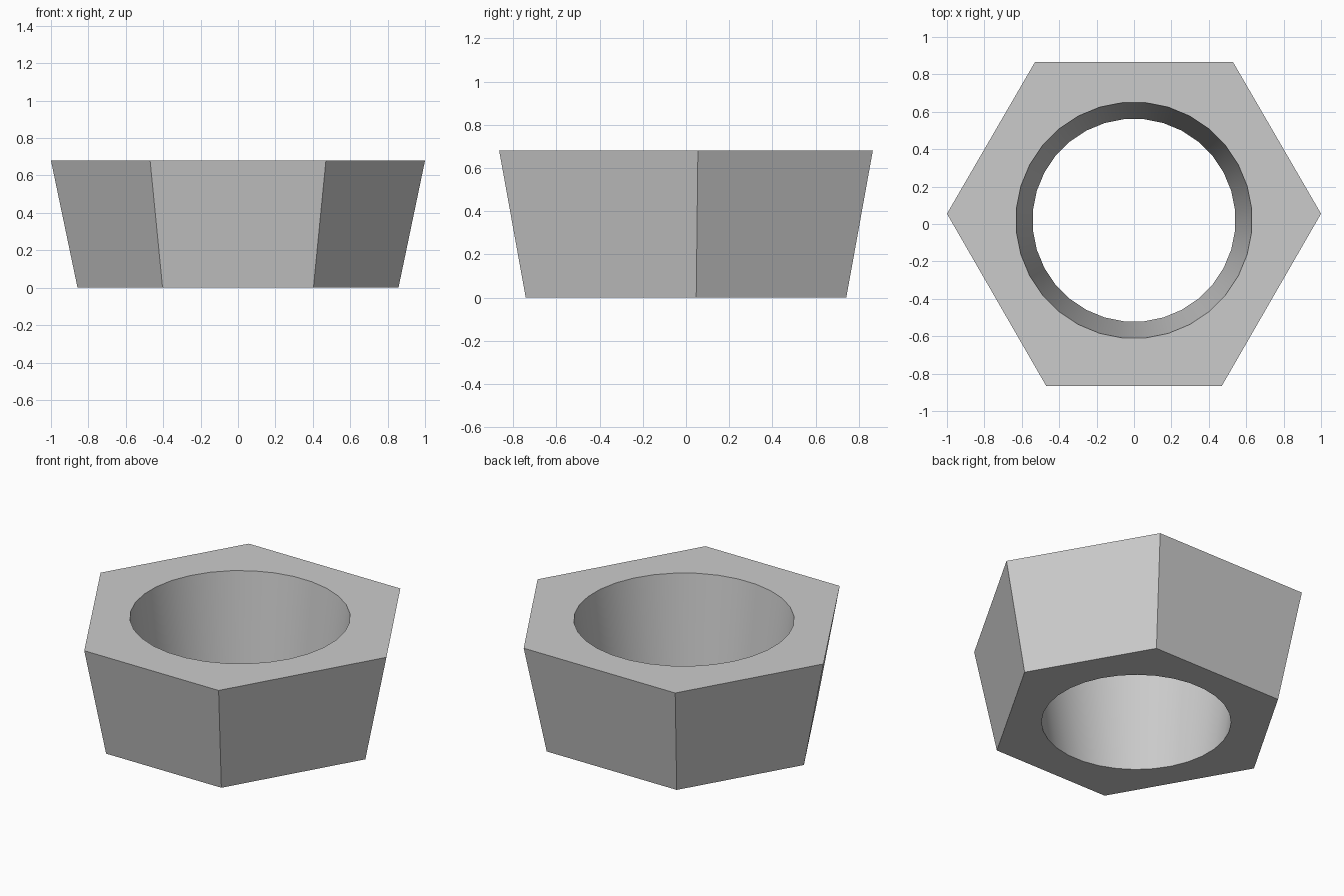
import bpy
import bmesh
from math import pi, sin, cos

if "Cube" in bpy.data.objects:
    bpy.data.objects.remove(bpy.data.objects["Cube"], do_unlink=True)

HEIGHT = 0.68
TAPER = 0.858     # bottom size relative to the top
SIDES = 32        # segments of the round hole
HOLE_Y = 0.02

grey = bpy.data.materials.new("plain grey")
grey.use_nodes = True
colour = (0.6, 0.6, 0.6, 1)
grey.diffuse_color = colour
grey.node_tree.nodes["Principled BSDF"].inputs["Base Color"].default_value = colour

# Slightly uneven six-sided outline, mirrored across x
right_half = [(0.47, -0.865), (1.0, 0.055), (0.53, 0.865)]
outline = right_half + [(-x, y) for x, y in reversed(right_half)]

bm = bmesh.new()


def ring(points, z):
    verts = [bm.verts.new((x, y, z)) for x, y in points]
    edges = [bm.edges.new((v, verts[i - 1])) for i, v in enumerate(verts)]
    return verts, edges


def circle(radius):
    angles = [2 * pi * (i + 0.5) / SIDES for i in range(SIDES)]
    return [(radius * cos(a), HOLE_Y + radius * sin(a)) for a in angles]


def wall(low, high, smooth):
    for i in range(len(low)):
        face = bm.faces.new((low[i - 1], low[i], high[i], high[i - 1]))
        face.smooth = smooth


# Outer walls and tapered hole
outer_low, outer_low_edges = ring([(x * TAPER, y * TAPER) for x, y in outline], 0)
outer_high, outer_high_edges = ring(outline, HEIGHT)
hole_low, hole_low_edges = ring(circle(0.543), 0)
hole_high, hole_high_edges = ring(circle(0.632), HEIGHT)
wall(outer_low, outer_high, False)
wall(hole_low, hole_high, True)

# Flat top and bottom faces around the hole
for edges in (outer_low_edges + hole_low_edges, outer_high_edges + hole_high_edges):
    bmesh.ops.triangle_fill(bm, edges=edges, use_beauty=True)
bmesh.ops.recalc_face_normals(bm, faces=bm.faces)

mesh = bpy.data.meshes.new("hexagonal_ring")
bm.to_mesh(mesh)
bm.free()
mesh.materials.append(grey)
body = bpy.data.objects.new("hexagonal_ring", mesh)
bpy.context.collection.objects.link(body)

# Smooth hole with crisp rims
bpy.ops.object.select_all(action="DESELECT")
body.select_set(True)
bpy.context.view_layer.objects.active = body
bpy.ops.object.shade_smooth_by_angle(angle=pi / 6)
